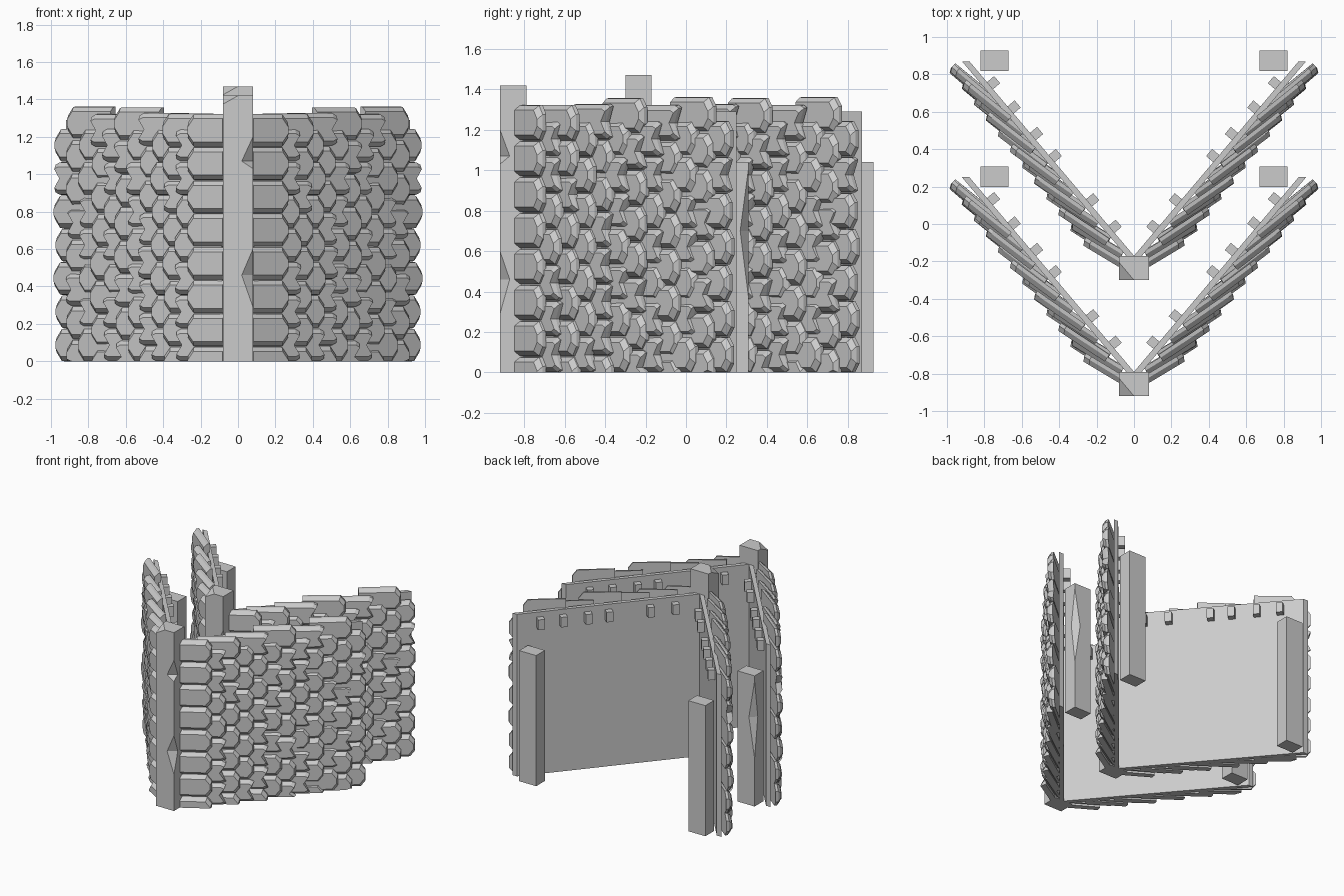
import bpy, bmesh, math, random
from mathutils import Vector

random.seed(4)
cube = bpy.data.objects.get("Cube")
if cube:
    bpy.data.objects.remove(cube)

grey = bpy.data.materials.new("plain_grey")
grey.use_nodes = True
colour = (0.6, 0.6, 0.6, 1)
grey.diffuse_color = colour
grey.node_tree.nodes["Principled BSDF"].inputs["Base Color"].default_value = colour

REAR_SHIFT = 0.62
U = Vector((0.646, 0.763, 0))       # along the wing, away from the corner
N = Vector((0.763, -0.646, 0))      # outward from the wing
CORNER = Vector((0, -0.79, 0))
Z = Vector((0, 0, 1))


def finish(bm, name, mirror=False):
    bmesh.ops.remove_doubles(bm, verts=bm.verts, dist=0.0005)
    bmesh.ops.recalc_face_normals(bm, faces=bm.faces)
    mesh = bpy.data.meshes.new(name)
    bm.to_mesh(mesh)
    bm.free()
    mesh.materials.append(grey)
    obj = bpy.data.objects.new(name, mesh)
    bpy.context.collection.objects.link(obj)
    if mirror:
        obj.modifiers.new("mirror", "MIRROR").use_mirror_merge = False
    return obj


def rear_copy(obj, name):
    twin = obj.copy()
    twin.name = name
    twin.location.y += REAR_SHIFT
    bpy.context.collection.objects.link(twin)


def loft(bm, rings):
    """Join rings of points with side faces and cap both ends."""
    loops = [[bm.verts.new(p) for p in ring] for ring in rings]
    for a, b in zip(loops, loops[1:]):
        for i in range(len(a)):
            j = (i + 1) % len(a)
            bm.faces.new((a[i], a[j], b[j], b[i]))
    bm.faces.new(loops[0][::-1])
    bm.faces.new(loops[-1])


def box(bm, origin, a, b, c):
    base = [origin, origin + a, origin + a + b, origin + b]
    loft(bm, [base, [p + c for p in base]])


# Backing panel of each wing
bm = bmesh.new()
plan = [(0, -0.79), (0, -0.84), (0.92, 0.25), (0.88, 0.25)]
loft(bm, [[(x, y, z) for x, y in plan] for z in (0, 1.29)])
panel = finish(bm, "front_panels", True)
rear_copy(panel, "rear_panels")

# Small pegs along the inner top edge
bm = bmesh.new()
for x in (0.12, 0.24, 0.44, 0.54, 0.66, 0.77):
    start = CORNER + U * (x / U.x - 0.025) + Z * 1.17 + N * 0.01
    box(bm, start, U * 0.05, -N * 0.06, Z * 0.08)
pegs = finish(bm, "front_pegs", True)
rear_copy(pegs, "rear_pegs")


# Overlapping bevelled shingles, alternate columns dropped by half a row
def shingle(bm, tip, angle, length, z, notched):
    along = Vector((math.cos(angle), math.sin(angle), 0))
    inward = Vector((-along.y, along.x, 0))
    root = tip - along * length

    def outline(half, end, depth):
        if notched:
            cut, drop, notch = 0.025, 0.012, 0.035
        else:
            cut, drop, notch = 0.035, 0.045, 0
        pts = [(0, -half), (end - cut, -half), (end, drop - half),
               (end - notch, 0), (end, half - drop), (end - cut, half), (0, half)]
        return [root + along * s + inward * depth + Z * max(z + h, 0) for s, h in pts]

    loft(bm, [outline(0.088, length, 0.045), outline(0.085, length, 0.025),
              outline(0.062, length - 0.012, 0)])


bm = bmesh.new()
PITCH = 0.178
for col in range(12):
    tip = Vector((0.28 + 0.0645 * col, -0.73 + 0.0845 * col, 0))
    angle = math.radians(31 + 0.8 * col)
    length = 0.23 if col == 0 else 0.31
    top = 1.32 if col == 0 else 1.24 if col % 2 else random.uniform(1.31, 1.36)
    for row in range(8):
        z = top - 0.085 - row * PITCH
        if z + 0.08 < 0.03:
            continue
        jitter = 0 if col == 0 else random.uniform(-0.008, 0.008)
        shingle(bm, tip + N * jitter, angle + jitter * 2, length, z,
                col > 0 and random.random() < 0.4)
shingles = finish(bm, "front_shingles", True)
rear_copy(shingles, "rear_shingles")


# Posts: a box whose one corner is chipped in by a varying depth
def post(name, cx, cy, wx, wy, height, chips, sx, sy, top_chip=False, mirror=False):
    bm = bmesh.new()
    hx, hy = wx / 2, wy / 2
    rings = []
    for z, d in [(0, 0)] + chips + [(height, 0)]:
        pts = [(-hx, -hy), (hx, -hy), (hx, hy - d * 0.8), (hx - d, hy), (-hx, hy)]
        rings.append([(cx + sx * x, cy + sy * y, z) for x, y in pts])
    loft(bm, rings)
    bmesh.ops.remove_doubles(bm, verts=bm.verts, dist=0.0005)
    if top_chip:
        a = Vector((cx - hx, cy + 0.03, height))
        b = Vector((cx, cy - hy, height))
        c = Vector((cx - hx, cy - hy, height - 0.045))
        normal = (b - a).cross(c - a)
        if normal.z < 0:
            normal.negate()
        cut = bmesh.ops.bisect_plane(bm, geom=bm.verts[:] + bm.edges[:] + bm.faces[:],
                                     plane_co=a, plane_no=normal, clear_outer=True)
        edges = [e for e in bm.edges if e.is_boundary]
        bmesh.ops.holes_fill(bm, edges=edges)
    return finish(bm, name, mirror)


corner_chips = [(0.29, 0), (0.46, 0.06), (0.6, 0), (1.03, 0), (1.07, 0.06), (1.2, 0)]
post("front_corner_post", 0, -0.855, 0.16, 0.13, 1.42, corner_chips, 1, -1, True)
post("rear_corner_post", 0, -0.855 + REAR_SHIFT, 0.16, 0.13, 1.47, corner_chips, 1, -1, True)
post("front_end_posts", 0.745, 0.253, 0.15, 0.11, 1.04,
     [(0.38, 0), (0.7, 0.05), (1.0, 0)], 1, 1, mirror=True)
post("rear_end_posts", 0.745, 0.253 + REAR_SHIFT, 0.15, 0.11, 1.04, [], 1, 1, mirror=True)
